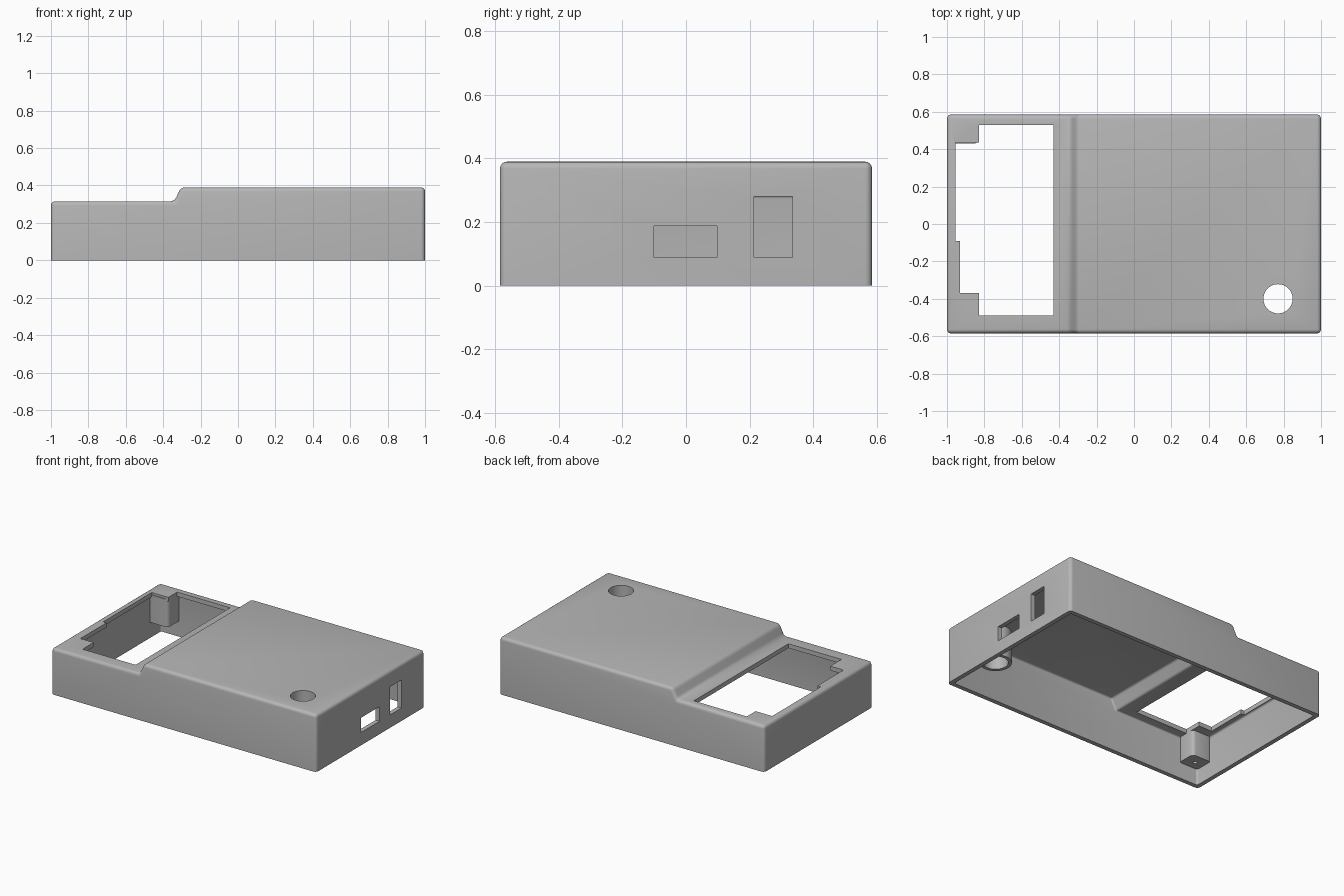
import bpy, bmesh
from mathutils import Matrix

cube = bpy.data.objects.get("Cube")
if cube:
    bpy.data.objects.remove(cube, do_unlink=True)

HALF_Y = 0.585
WALL = 0.03

plastic = bpy.data.materials.new("grey plastic")
plastic.use_nodes = True
GREY = (0.47, 0.47, 0.47, 1)
plastic.diffuse_color = GREY
plastic.node_tree.nodes["Principled BSDF"].inputs["Base Color"].default_value = GREY


def finish(name, bm):
    bmesh.ops.recalc_face_normals(bm, faces=bm.faces)
    mesh = bpy.data.meshes.new(name)
    bm.to_mesh(mesh)
    bm.free()
    mesh.materials.append(plastic)
    obj = bpy.data.objects.new(name, mesh)
    bpy.context.collection.objects.link(obj)
    return obj


def prism(name, points, axis, low, high, radius=0, keep=None):
    """Extrude an outline along y or z and round the edges picked by keep."""
    bm = bmesh.new()
    place = (lambda a, b, h: (a, h, b)) if axis == "y" else (lambda a, b, h: (a, b, h))
    base = bm.faces.new([bm.verts.new(place(a, b, low)) for a, b in points])
    grown = bmesh.ops.extrude_face_region(bm, geom=[base])["geom"]
    shift = place(0, 0, high - low)
    bmesh.ops.translate(bm, vec=shift, verts=[g for g in grown if isinstance(g, bmesh.types.BMVert)])
    bmesh.ops.recalc_face_normals(bm, faces=bm.faces)
    if radius:
        edges = [e for e in bm.edges if keep(e)]
        bmesh.ops.bevel(bm, geom=edges, offset=radius, segments=4, profile=0.5,
                        affect="EDGES", clamp_overlap=True)
    return finish(name, bm)


def box(name, x, y, z, **rounding):
    outline = [(x[0], y[0]), (x[1], y[0]), (x[1], y[1]), (x[0], y[1])]
    return prism(name, outline, "z", z[0], z[1], **rounding)


def cylinder(name, x, y, z, radius, sides=48):
    bm = bmesh.new()
    bmesh.ops.create_cone(bm, cap_ends=True, segments=sides, radius1=radius, radius2=radius,
                          depth=z[1] - z[0],
                          matrix=Matrix.Translation((x, y, (z[0] + z[1]) / 2)))
    return finish(name, bm)


def cut(obj, cutters):
    for c in cutters:
        c.hide_render = True
        mod = obj.modifiers.new("cut", "BOOLEAN")
        mod.operation = "DIFFERENCE"
        mod.solver = "EXACT"
        mod.object = c
    bpy.context.view_layer.update()
    graph = bpy.context.evaluated_depsgraph_get()
    mesh = bpy.data.meshes.new_from_object(obj.evaluated_get(graph))
    obj.modifiers.clear()
    obj.data = mesh
    for c in cutters:
        bpy.data.objects.remove(c, do_unlink=True)


def stepped_profile(inset, bottom):
    low, high = 0.315 - inset, 0.39 - inset
    shift = inset * 0.65
    return [(-1 + inset, bottom), (1 - inset, bottom), (1 - inset, high),
            (-0.305 + shift, high), (-0.34 + shift, low), (-1 + inset, low)]


def above_rim(e):
    return max(v.co.z for v in e.verts) > 0.02


def upright(e):
    a, b = e.verts
    return abs(a.co.z - b.co.z) > 0.01


# Stepped shell, open underneath
case = prism("case_shell", stepped_profile(0, 0), "y", -HALF_Y, HALF_Y, 0.022, above_rim)
cavity = prism("cavity_cutter", stepped_profile(WALL, -0.05), "y",
               -HALF_Y + WALL, HALF_Y - WALL, 0.012, above_rim)
cut(case, [cavity])

# Display window, round button hole and side ports
window = prism("window_cutter",
               [(-0.43, -0.49), (-0.43, 0.53), (-0.83, 0.53), (-0.83, 0.435), (-0.955, 0.435),
                (-0.955, -0.09), (-0.93, -0.09), (-0.93, -0.37), (-0.83, -0.37), (-0.83, -0.49)],
               "z", 0.25, 0.5)
BUTTON = (0.77, -0.4)
button = cylinder("button_cutter", *BUTTON, (0.3, 0.5), 0.078)
wide_port = box("wide_port_cutter", (0.9, 1.1), (-0.1, 0.098), (0.088, 0.188))
tall_port = box("tall_port_cutter", (0.9, 1.1), (0.213, 0.335), (0.088, 0.28))
cut(case, [window, button, wide_port, tall_port])

# Guide tube below the button hole
tube = cylinder("button_guide_tube", *BUTTON, (0.15, 0.375), 0.1)
cut(tube, [cylinder("tube_cutter", *BUTTON, (0.1, 0.5), 0.078)])

# Screw posts in the four corners, each with a blind hole
posts = []
for sx, size, top in ((-1, 0.17, 0.3), (1, 0.12, 0.375)):
    for sy in (-1, 1):
        xs = sorted((sx * 0.98, sx * (1 - size)))
        ys = sorted((sy * (HALF_Y - 0.02), sy * (HALF_Y - size + 0.015)))
        post = box(f"screw_post_{'left' if sx > 0 else 'right'}_{'back' if sy > 0 else 'front'}",
                   xs, ys, (0.11, top), radius=0.025, keep=upright)
        hole = cylinder("screw_cutter", sum(xs) / 2, sum(ys) / 2, (0.05, 0.2), 0.014, 20)
        cut(post, [hole])
        posts.append(post)

# Smooth rounded edges, crisp corners
for obj in [case, tube] + posts:
    bpy.ops.object.select_all(action="DESELECT")
    obj.select_set(True)
    bpy.context.view_layer.objects.active = obj
    bpy.ops.object.shade_smooth_by_angle(angle=0.55)
